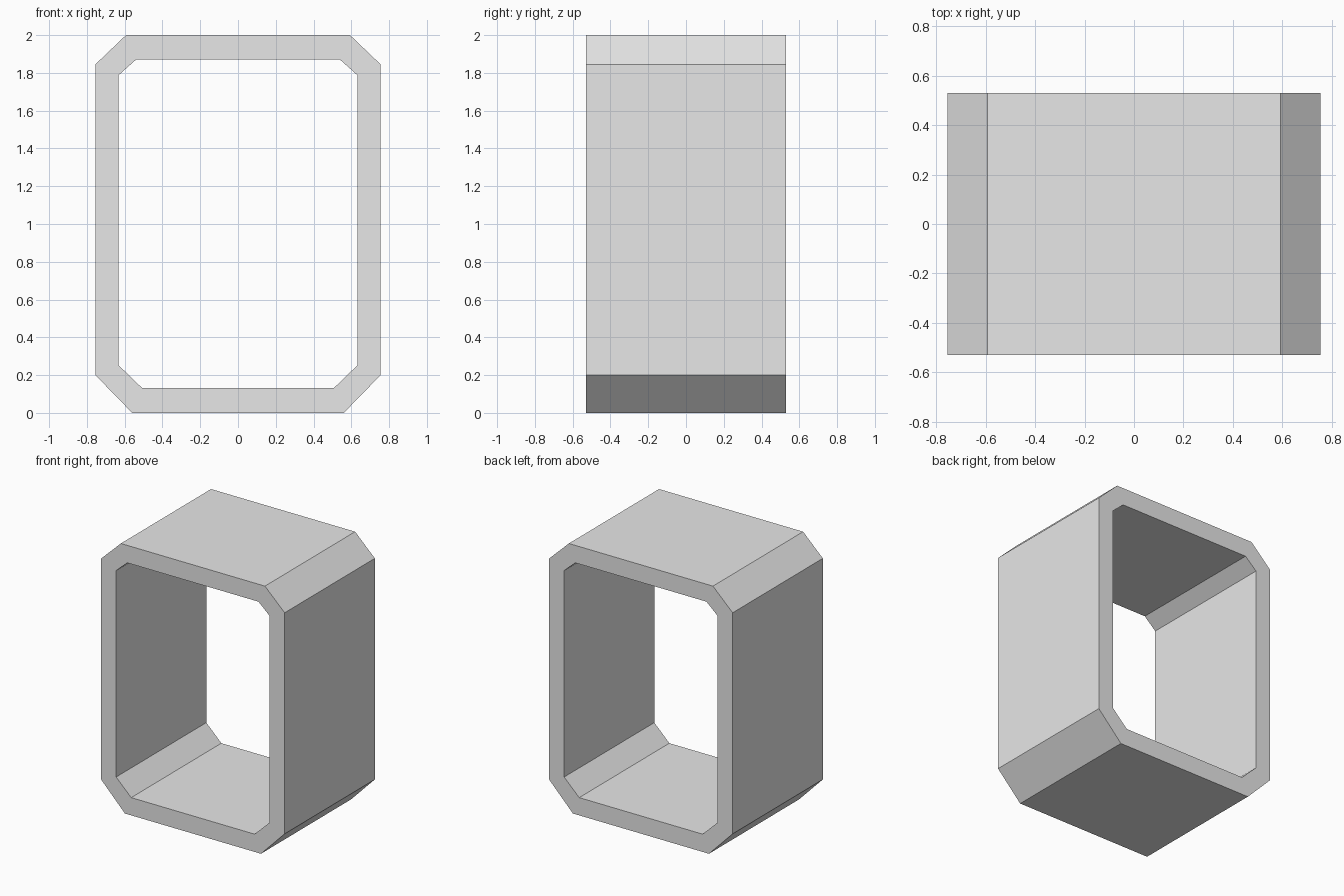
import bpy
import bmesh

cube = bpy.data.objects.get("Cube")
if cube:
    bpy.data.objects.remove(cube, do_unlink=True)

HALF_DEPTH = 0.53

grey = bpy.data.materials.new("light_grey")
grey.use_nodes = True
colour = (0.8, 0.8, 0.8, 1.0)
grey.diffuse_color = colour
grey.node_tree.nodes["Principled BSDF"].inputs["Base Color"].default_value = colour

# Right half of each octagonal outline as (x, z), bottom to top
OUTER = [(0.56, 0.0), (0.755, 0.2), (0.755, 1.845), (0.593, 2.0)]
INNER = [(0.508, 0.132), (0.632, 0.252), (0.632, 1.788), (0.54, 1.87)]


def outline(half):
    """Mirror a half outline into a closed loop."""
    return half + [(-x, z) for x, z in reversed(half)]


def ring(bm, points, y):
    return [bm.verts.new((x, y, z)) for x, z in points]


# Frame: a rectangular tube with chamfered corners, open front and back
bm = bmesh.new()
loops = [
    ring(bm, outline(OUTER), -HALF_DEPTH),
    ring(bm, outline(OUTER), HALF_DEPTH),
    ring(bm, outline(INNER), HALF_DEPTH),
    ring(bm, outline(INNER), -HALF_DEPTH),
]
count = len(loops[0])
for a, b in zip(loops, loops[1:] + loops[:1]):
    for i in range(count):
        j = (i + 1) % count
        bm.faces.new((a[i], a[j], b[j], b[i]))
bmesh.ops.recalc_face_normals(bm, faces=bm.faces)

mesh = bpy.data.meshes.new("chamfered_frame")
bm.to_mesh(mesh)
bm.free()
mesh.materials.append(grey)
frame = bpy.data.objects.new("chamfered_frame", mesh)
bpy.context.collection.objects.link(frame)
